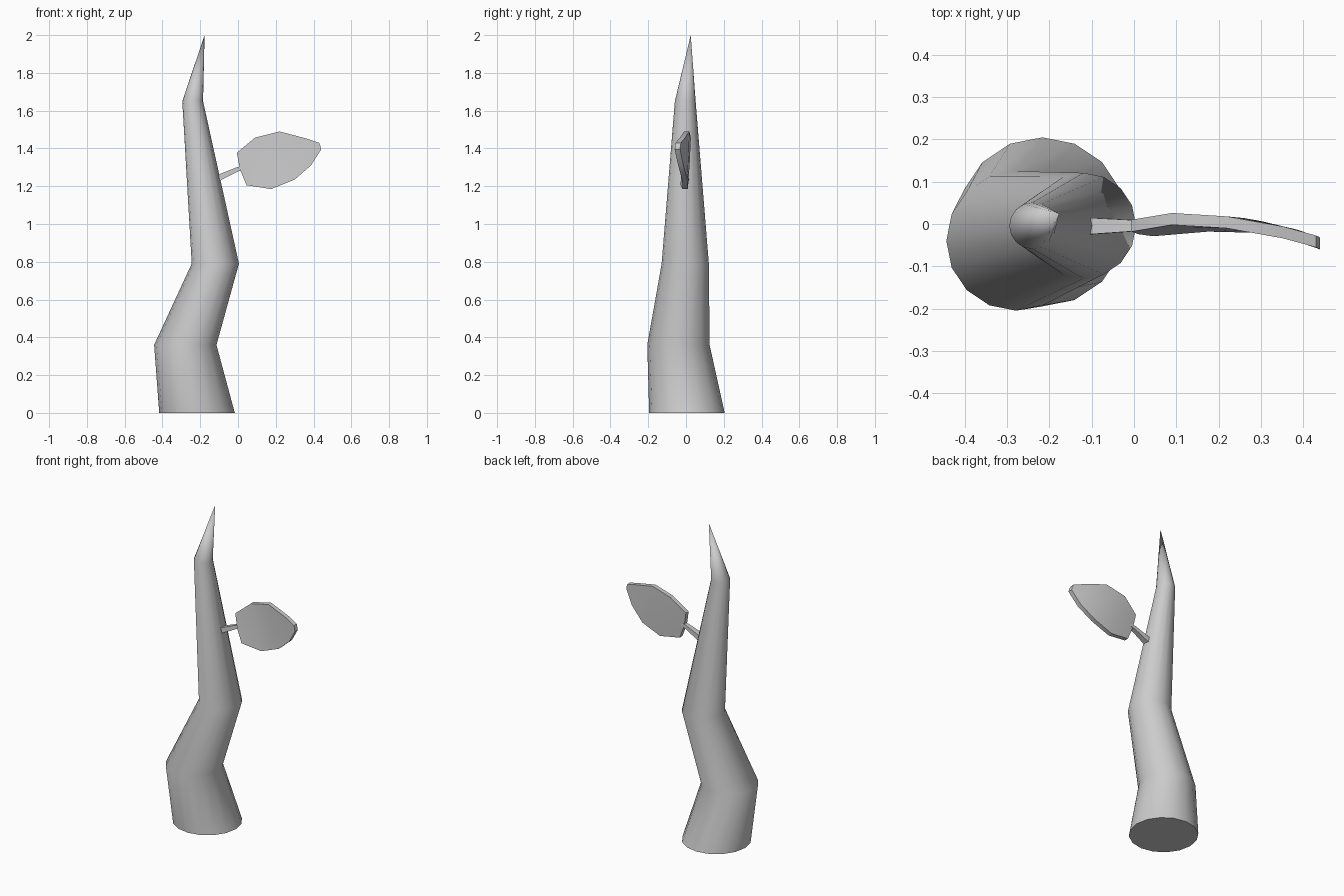
import bpy
from math import cos, sin, pi
from mathutils import Vector

if "Cube" in bpy.data.objects:
    bpy.data.objects.remove(bpy.data.objects["Cube"])


def make_object(name, verts, faces, smooth_angle):
    mesh = bpy.data.meshes.new(name)
    mesh.from_pydata(verts, [], faces)
    mesh.update()
    obj = bpy.data.objects.new(name, mesh)
    bpy.context.collection.objects.link(obj)
    bpy.ops.object.select_all(action='DESELECT')
    obj.select_set(True)
    bpy.context.view_layer.objects.active = obj
    bpy.ops.object.mode_set(mode='EDIT')
    bpy.ops.mesh.select_all(action='SELECT')
    bpy.ops.mesh.normals_make_consistent(inside=False)
    bpy.ops.object.mode_set(mode='OBJECT')
    bpy.ops.object.shade_smooth_by_angle(angle=smooth_angle)
    return obj


def loft(name, rings, sides, smooth_angle, tip=None, turn=0.0):
    """Skin rings given as (centre, u axis, v axis), closed by a cap or a tip."""
    verts, faces = [], []
    for centre, u, v in rings:
        for i in range(sides):
            a = turn + 2 * pi * i / sides
            verts.append(Vector(centre) + Vector(u) * cos(a) + Vector(v) * sin(a))
    for r in range(len(rings) - 1):
        for i in range(sides):
            j = (i + 1) % sides
            a, b = r * sides, (r + 1) * sides
            faces.append((a + i, a + j, b + j, b + i))
    faces.append(tuple(reversed(range(sides))))
    last = (len(rings) - 1) * sides
    if tip:
        verts.append(Vector(tip))
        faces += [(last + i, last + (i + 1) % sides, len(verts) - 1) for i in range(sides)]
    else:
        faces.append(tuple(range(last, last + sides)))
    return make_object(name, verts, faces, smooth_angle)


# Crooked trunk: x, y, z, radius of each horizontal ring
trunk_path = [(-0.217, 0.005, 0.0, 0.2), (-0.279, -0.04, 0.36, 0.165),
              (-0.12, -0.004, 0.79, 0.125), (-0.24, -0.004, 1.65, 0.055)]
loft("trunk", [((x, y, z), (r, 0, 0), (0, r, 0)) for x, y, z, r in trunk_path],
     16, pi / 3, tip=(-0.177, 0.025, 2.0))

# Tapered four-sided leaf stalk
stalk_path = [(-0.105, -0.005, 1.243, 0.028), (0.0, -0.004, 1.291, 0.019),
              (0.085, 0.0, 1.315, 0.004)]
loft("leaf_stalk", [((x, y, z), (0, r, 0), (-0.35 * r, 0, 0.75 * r))
                    for x, y, z, r in stalk_path], 4, pi / 6, turn=pi / 4)

# Curved leaf blade: columns of lower, middle and upper front points
columns = [
    [(0.045, -0.029, 1.205), (0.01, -0.024, 1.29), (-0.006, -0.018, 1.377)],
    [(0.175, -0.018, 1.185), (0.13, -0.008, 1.33), (0.09, -0.002, 1.457)],
    [(0.30, -0.021, 1.235), (0.26, -0.014, 1.36), (0.22, -0.010, 1.49)],
    [(0.388, -0.042, 1.312), (0.372, -0.038, 1.385), (0.353, -0.034, 1.455)],
    [(0.44, -0.060, 1.395), (0.437, -0.058, 1.41), (0.43, -0.055, 1.43)],
]
front = [p for col in columns for p in col]
n = len(front)
verts = front + [(x, y + 0.028, z) for x, y, z in front]
faces = []
for c in range(len(columns) - 1):
    for k in range(2):
        a = c * 3 + k
        quad = (a, a + 3, a + 4, a + 1)
        faces += [quad, tuple(i + n for i in reversed(quad))]
rim = [0, 3, 6, 9, 12, 13, 14, 11, 8, 5, 2, 1]
for a, b in zip(rim, rim[1:] + rim[:1]):
    faces.append((a, a + n, b + n, b))
make_object("leaf_blade", verts, faces, pi / 6)
